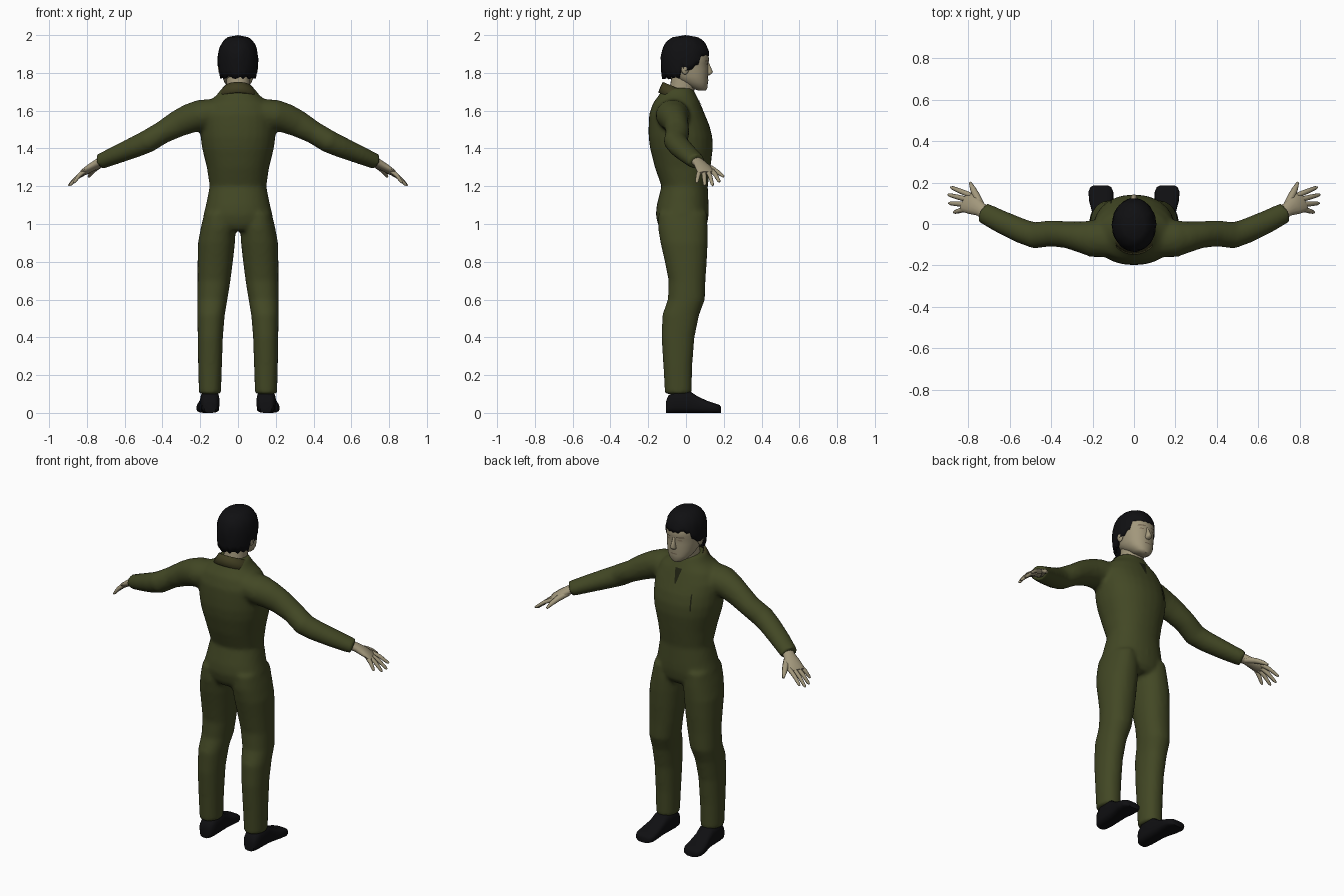
import bpy, bmesh, math, random
from mathutils import Vector

if "Cube" in bpy.data.objects:
    bpy.data.objects.remove(bpy.data.objects["Cube"])

random.seed(4)


def material(name, rgb):
    m = bpy.data.materials.new(name)
    m.diffuse_color = (*rgb, 1)
    m.use_nodes = True
    m.node_tree.nodes["Principled BSDF"].inputs["Base Color"].default_value = m.diffuse_color
    return m


OLIVE = material("olive_cloth", (0.055, 0.064, 0.018))
COLLAR = material("collar_cloth", (0.05, 0.046, 0.015))
SEAM = material("dark_seam", (0.014, 0.016, 0.006))
SKIN = material("skin", (0.36, 0.31, 0.20))
SHADE = material("skin_detail", (0.20, 0.155, 0.10))
BLACK = material("black", (0.005, 0.005, 0.006))


def finish(bm, name, mat, angle=60):
    bmesh.ops.recalc_face_normals(bm, faces=bm.faces)
    me = bpy.data.meshes.new(name)
    bm.to_mesh(me)
    bm.free()
    ob = bpy.data.objects.new(name, me)
    bpy.context.collection.objects.link(ob)
    me.materials.append(mat)
    bpy.ops.object.select_all(action='DESELECT')
    ob.select_set(True)
    bpy.context.view_layer.objects.active = ob
    bpy.ops.object.shade_smooth_by_angle(angle=math.radians(angle))
    return ob


def loft(bm, rings):
    """Capped skin over equal-length point rings."""
    vs = [[bm.verts.new(p) for p in r] for r in rings]
    n = len(vs[0])
    for a, b in zip(vs, vs[1:]):
        for i in range(n):
            j = (i + 1) % n
            bm.faces.new((a[i], a[j], b[j], b[i]))
    bm.faces.new(vs[0])
    bm.faces.new(vs[-1])


def oval(n, e=2.0):
    """Unit superellipse points."""
    pts = []
    for i in range(n):
        c, s = math.cos(math.tau * i / n), math.sin(math.tau * i / n)
        pts.append((math.copysign(abs(c) ** (2 / e), c),
                    math.copysign(abs(s) ** (2 / e), s)))
    return pts


def level_ring(z, x0, x1, y0, y1, n=28, e=2.2):
    return [((x0 + x1) / 2 + (x1 - x0) / 2 * u,
             (y0 + y1) / 2 + (y1 - y0) / 2 * v, z) for u, v in oval(n, e)]


def tube(bm, path, sx=1, n=16):
    """Path rows: x, y, z, sideways radius, vertical radius."""
    pts = [Vector(p[:3]) for p in path]
    rings = []
    for i, p in enumerate(path):
        t = (pts[min(i + 1, len(pts) - 1)] - pts[max(i - 1, 0)]).normalized()
        side = t.cross(Vector((0, 0, 1))).normalized()
        up = side.cross(t)
        ring = [pts[i] + side * u * p[3] + up * v * p[4] for u, v in oval(n)]
        rings.append([(sx * q.x, q.y, q.z) for q in ring])
    loft(bm, rings)


# Coverall: torso, legs and sleeves fused into one smooth surface
TORSO = [(0.965, .11, -.13, .09), (1.0, .175, -.15, .113), (1.05, .183, -.16, .12),
         (1.1, .17, -.155, .12), (1.2, .15, -.13, .115), (1.3, .165, -.165, .13),
         (1.4, .19, -.19, .142), (1.46, .198, -.198, .14), (1.52, .2, -.198, .125),
         (1.58, .2, -.195, .10), (1.64, .17, -.175, .075), (1.68, .115, -.145, .055),
         (1.72, .085, -.12, .035)]
LEG = [(1.06, .03, .178, -.145, .11), (.98, .012, .197, -.148, .115),
       (.9, .016, .212, -.135, .115), (.8, .027, .214, -.112, .11),
       (.7, .04, .214, -.092, .103), (.6, .056, .216, -.096, .10),
       (.52, .07, .216, -.125, .07), (.4, .08, .213, -.13, .045),
       (.25, .085, .211, -.12, .033), (.1, .09, .207, -.112, .03)]
ARM = [(.10, -.075, 1.59, .085, .075), (.2, -.07, 1.575, .09, .083),
       (.26, -.062, 1.557, .075, .078), (.32, -.052, 1.53, .065, .071),
       (.4, -.045, 1.485, .063, .06), (.48, -.055, 1.437, .064, .061),
       (.54, -.035, 1.41, .06, .057), (.64, .01, 1.368, .056, .049),
       (.73, .056, 1.33, .05, .041)]
bm = bmesh.new()
loft(bm, [level_ring(z, -w, w, a, b) for z, w, a, b in TORSO])
for sx in (-1, 1):
    loft(bm, [level_ring(z, sx * a, sx * b, c, d) for z, a, b, c, d in LEG])
    tube(bm, ARM, sx, 20)
suit = finish(bm, "coverall", OLIVE)
rm = suit.modifiers.new("fuse", 'REMESH')
rm.mode = 'VOXEL'
rm.voxel_size = 0.012
rm.use_smooth_shade = True
sm = suit.modifiers.new("soften", 'SMOOTH')
sm.factor = 0.5
sm.iterations = 5

# Open collar, higher at the nape
bm = bmesh.new()
rows = []
N = 28
for i in range(N + 1):
    a = 0.3 + (math.tau - 0.6) * i / N
    s, c = math.sin(a), math.cos(a)
    top = 1.672 + 0.078 * (1 - c) / 2
    rows.append([bm.verts.new((-rx * s, -.035 + ry * c, top - dz)) for rx, ry, dz in
                 ((.078, .083, 0), (.094, .096, .025), (.112, .108, .055))])
for a, b in zip(rows, rows[1:]):
    for k in range(2):
        bm.faces.new((a[k], b[k], b[k + 1], a[k + 1]))
collar = finish(bm, "collar", COLLAR)
so = collar.modifiers.new("thickness", 'SOLIDIFY')
so.thickness = 0.01
so.offset = 0


def plate(name, target, mat, corners):
    """Thin patch (x, z corners) projected onto the front of a target."""
    bm = bmesh.new()
    grid = []
    A, B, C, D = [Vector(p) for p in corners]
    for i in range(7):
        u = i / 6
        grid.append([bm.verts.new((p.x, 0.3, p.y)) for p in
                     (A.lerp(B, u).lerp(D.lerp(C, u), j / 6) for j in range(7))])
    for i in range(6):
        for j in range(6):
            bm.faces.new((grid[i][j], grid[i + 1][j], grid[i + 1][j + 1], grid[i][j + 1]))
    ob = finish(bm, name, mat)
    sw = ob.modifiers.new("wrap", 'SHRINKWRAP')
    sw.target = target
    sw.wrap_method = 'PROJECT'
    sw.use_project_y = True
    sw.use_negative_direction = True
    sw.use_positive_direction = False
    sw.offset = 0.003


# Neck opening and chest pocket slit
plate("neck_opening", suit, SEAM, [(-.004, 1.575), (.004, 1.575), (.022, 1.655), (-.022, 1.655)])
plate("pocket_slit", suit, SEAM, [(-.115, 1.44), (-.108, 1.44), (-.105, 1.535), (-.112, 1.535)])

# Head
HEAD = [(1.708, .028, .06, .106), (1.722, .05, .02, .113), (1.75, .072, -.03, .116),
        (1.78, .084, -.075, .116), (1.82, .09, -.1, .119), (1.85, .093, -.11, .116),
        (1.87, .094, -.11, .122), (1.90, .093, -.11, .118), (1.94, .084, -.1, .1),
        (1.97, .058, -.07, .068)]
bm = bmesh.new()
loft(bm, [level_ring(z, -w, w, a, b) for z, w, a, b in HEAD])
head = finish(bm, "head", SKIN)

bm = bmesh.new()
loft(bm, [level_ring(z, -.062, .062, a, b, 20) for z, a, b in
          ((1.62, -.10, .03), (1.7, -.09, .042), (1.76, -.08, .055), (1.8, -.075, .06))])
finish(bm, "neck", SKIN)

bm = bmesh.new()
loft(bm, [level_ring(z, -w, w, .10, y, 10) for z, w, y in
          ((1.787, .01, .124), (1.796, .018, .138), (1.806, .016, .143),
           (1.83, .010, .132), (1.858, .008, .12))])
finish(bm, "nose", SKIN)

for sx, side in ((-1, "left"), (1, "right")):
    bm = bmesh.new()
    bmesh.ops.create_uvsphere(bm, u_segments=12, v_segments=8, radius=1)
    for v in bm.verts:
        v.co = (sx * .094 + v.co.x * .011, -.005 + v.co.y * .022, 1.825 + v.co.z * .034)
    finish(bm, side + "_ear", SKIN)
    plate(side + "_eyebrow", head, SHADE, [(sx * .018, 1.861), (sx * .06, 1.861),
                                           (sx * .056, 1.868), (sx * .018, 1.867)])
    plate(side + "_eye", head, SHADE, [(sx * .024, 1.842), (sx * .05, 1.842),
                                       (sx * .046, 1.849), (sx * .027, 1.849)])
plate("mouth", head, SHADE, [(-.022, 1.758), (.022, 1.758), (.016, 1.765), (-.016, 1.765)])


# Hair: ragged cap whose hem follows forehead, ears and nape
def hem(f):
    if f > .62:
        return 1.895
    if f > .3:
        return 1.85
    if f > 0:
        return 1.82
    return 1.84 if f > -.25 else 1.775


bm = bmesh.new()
COLS, ROWS = 44, 9
cols = []
for i in range(COLS):
    a = math.tau * i / COLS
    s, c = math.sin(a), math.cos(a)
    low = hem(c) + random.uniform(-.01, .008)
    col = []
    for j in range(ROWS):
        z = low + (1.992 - low) * math.sin(j / ROWS * math.pi / 2)
        t = (z - 1.87) / .13
        r = (1 - t ** 2.4) ** (1 / 2.4) if t > 0 else 1 - .1 * t * t
        r *= random.uniform(.985, 1.02)
        col.append(bm.verts.new((.106 * r * s, -.004 + .129 * r * c, z)))
    cols.append(col)
crown = bm.verts.new((0, -.004, 2.0))
for i in range(COLS):
    a, b = cols[i], cols[(i + 1) % COLS]
    for j in range(ROWS - 1):
        bm.faces.new((a[j], b[j], b[j + 1], a[j + 1]))
    bm.faces.new((a[-1], b[-1], crown))
hair = finish(bm, "hair", BLACK, 30)
so = hair.modifiers.new("thickness", 'SOLIDIFY')
so.thickness = 0.018
so.offset = -1

# Hands and shoes
TIPS = [((.797, .138), (.885, .178, 1.222)), ((.806, .116), (.898, .142, 1.203)),
        ((.814, .094), (.894, .10, 1.203)), ((.823, .072), (.87, .056, 1.218))]
SHOE = [(-.107, .148, .03, .055), (-.095, .148, .042, .09), (-.06, .148, .05, .115),
        (.02, .15, .05, .115), (.06, .153, .05, .088), (.11, .158, .058, .065),
        (.155, .16, .06, .05), (.178, .16, .05, .042), (.186, .16, .035, .03)]
for sx, side in ((-1, "left"), (1, "right")):
    bm = bmesh.new()
    tube(bm, [(.70, .042, 1.342, .032, .025), (.74, .07, 1.322, .034, .024),
              (.775, .09, 1.30, .046, .021), (.81, .105, 1.277, .05, .016),
              (.82, .11, 1.27, .042, .011)], sx, 14)
    for (bx, by), tip in TIPS:
        base, end = Vector((bx - .01, by, 1.281)), Vector(tip)
        mid = base.lerp(end, .5) + Vector((0, 0, .007))
        tube(bm, [(*base, .013, .013), (*mid, .012, .011),
                  (*base.lerp(end, .9), .009, .008), (*end, .004, .004)], sx, 8)
    tube(bm, [(.735, .08, 1.312, .02, .018), (.76, .135, 1.293, .018, .016),
              (.778, .172, 1.272, .014, .012), (.79, .2, 1.25, .006, .006)], sx, 8)
    finish(bm, side + "_hand", SKIN)

    bm = bmesh.new()
    loft(bm, [[(sx * (x + w * u), y, h / 2 + h / 2 * v) for u, v in oval(20, 3.2)]
              for y, x, w, h in SHOE])
    finish(bm, side + "_shoe", BLACK, 45)
